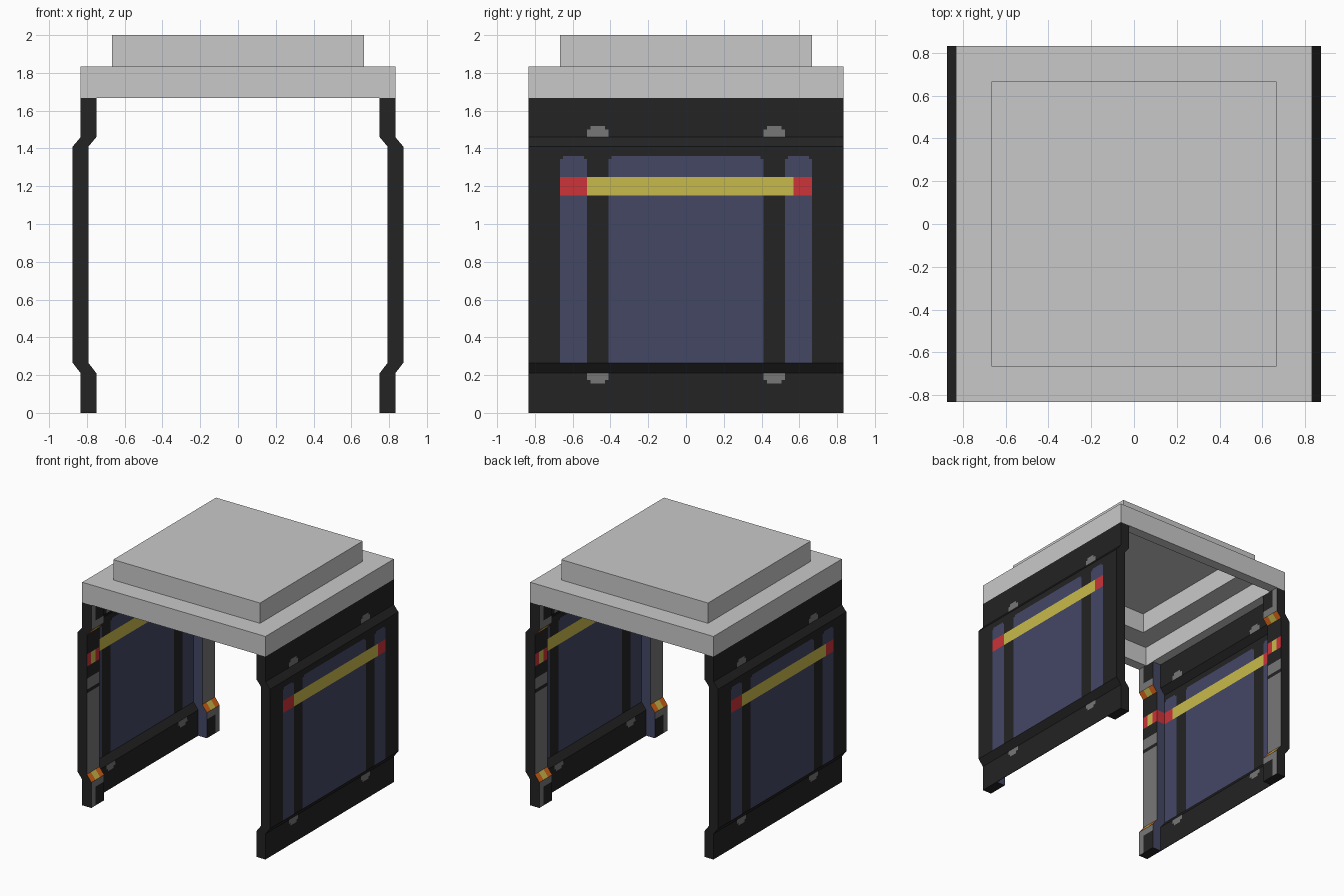
import bpy, bmesh, math

if "Cube" in bpy.data.objects:
    bpy.data.objects.remove(bpy.data.objects["Cube"])


def lin(c):
    c /= 255
    return c / 12.92 if c <= 0.04045 else ((c + 0.055) / 1.055) ** 2.4


COLOURS = {"light_grey": (201, 201, 201), "black": (35, 35, 35), "blue": (67, 71, 100),
           "yellow": (201, 186, 76), "red": (204, 51, 57), "mid_grey": (119, 119, 119),
           "orange": (214, 98, 22)}
NAMES = list(COLOURS)
for n, rgb in COLOURS.items():
    bpy.data.materials.new(n).diffuse_color = [lin(c) for c in rgb] + [1]
MATS = {n: bpy.data.materials[n] for n in NAMES}


def finish(bm, name, recalc=True):
    bmesh.ops.remove_doubles(bm, verts=bm.verts, dist=1e-5)
    if recalc:
        bmesh.ops.recalc_face_normals(bm, faces=bm.faces)
    me = bpy.data.meshes.new(name)
    bm.to_mesh(me)
    bm.free()
    for n in NAMES:
        me.materials.append(MATS[n])
    ob = bpy.data.objects.new(name, me)
    bpy.context.collection.objects.link(ob)
    return ob


def quad(bm, pts, colour):
    f = bm.faces.new([bm.verts.new(p) for p in pts])
    f.material_index = NAMES.index(colour)


def outer_x(z):
    # wall profile: bulges outward between the two bevels
    if z <= 0.21 or z >= 1.46:
        return 0.833
    if z < 0.265:
        return 0.833 + 0.042 * (z - 0.21) / 0.055
    if z > 1.41:
        return 0.833 + 0.042 * (1.46 - z) / 0.05
    return 0.875


def wall_colour(y, z):
    a = abs(y)
    if 1.15 < z < 1.25 and a < 0.667:
        return "red" if y < -0.525 or y > 0.57 else "yellow"
    if 0.41 < a < 0.525 and (0.155 < z < 0.21 or 1.46 < z < 1.52):
        corner = (a < 0.43 or a > 0.505) and (z < 0.175 or z > 1.5)
        return "black" if corner else "mid_grey"
    if 0.265 < z < 1.36 and (a < 0.41 or 0.525 < a < 0.667):
        corner = z > 1.345 and (0.395 < a < 0.54 or a > 0.652)
        return "black" if corner else "blue"
    return "black"


def pillar_colour(a, z):
    middle = 0.72 < a < 0.78
    if 0.21 < z < 0.265 or 1.41 < z < 1.46:
        return "yellow" if middle else "orange"
    if 1.15 < z < 1.25:
        return "yellow" if middle else "red"
    if 1.05 < z < 1.41 or 0.93 < z < 0.96:
        return "black"
    if (z < 0.155 or z > 1.52) and a < 0.78:
        return "black"
    return "mid_grey"


def pairs(seq):
    return list(zip(seq, seq[1:]))


TOP = 1.667


def wall(name, turn):
    # thin wall sheet with inset colour panels, same pattern on both sides
    half = [0.395, 0.41, 0.43, 0.505, 0.525, 0.54, 0.57, 0.652, 0.667, 0.833]
    ys = [-h for h in reversed(half)] + half
    zs = [0, 0.155, 0.175, 0.21, 0.265, 1.15, 1.25, 1.345, 1.36, 1.41, 1.46, 1.5, 1.52, TOP]
    bm = bmesh.new()
    for z0, z1 in pairs(zs):
        for y0, y1 in pairs(ys):
            quad(bm, [(outer_x(z0), y0, z0), (outer_x(z0), y1, z0),
                      (outer_x(z1), y1, z1), (outer_x(z1), y0, z1)],
                 wall_colour((y0 + y1) / 2, (z0 + z1) / 2))
    ob = finish(bm, name, recalc=False)
    mod = ob.modifiers.new("thickness", "SOLIDIFY")
    mod.thickness = 0.004
    mod.offset = -1
    ob.rotation_euler.z = turn


def pillar(name, side, turn):
    # end pillar following the wall profile, decorated on its inner face
    ys = [0.667, 0.72, 0.78, 0.833]
    zs = [0, 0.155, 0.21, 0.265, 0.93, 0.96, 1.05, 1.15, 1.25, 1.41, 1.46, 1.52, TOP]
    bm = bmesh.new()

    def p(depth, y, z):
        return (outer_x(z) - depth, side * y, z)
    I, O = 0.083, 0.004
    for z0, z1 in pairs(zs):
        zc = (z0 + z1) / 2
        for y0, y1 in pairs(ys):
            quad(bm, [p(I, y0, z0), p(I, y1, z0), p(I, y1, z1), p(I, y0, z1)],
                 pillar_colour((y0 + y1) / 2, zc))
            quad(bm, [p(O, y0, z0), p(O, y1, z0), p(O, y1, z1), p(O, y0, z1)], "black")
        for y, c in ((ys[0], "red" if 1.15 < zc < 1.25 else "blue"), (ys[-1], "black")):
            quad(bm, [p(I, y, z0), p(O, y, z0), p(O, y, z1), p(I, y, z1)], c)
    for z in (0, TOP):
        for y0, y1 in pairs(ys):
            quad(bm, [p(I, y0, z), p(O, y0, z), p(O, y1, z), p(I, y1, z)], "black")
    ob = finish(bm, name)
    ob.rotation_euler.z = turn


# Side walls: the left is the right turned half way round
for label, turn in (("right", 0), ("left", math.pi)):
    wall(label + "_wall", turn)
    pillar(label + "_pillar_a", -1, turn)
    pillar(label + "_pillar_b", 1, turn)

# Stepped hollow roof: square rings following one profile, open underneath
profile = [(0.667, 2), (0.667, 1.833), (0.833, 1.833), (0.833, TOP), (0.75, TOP),
           (0.75, 1.828), (0.583, 1.828), (0.583, 1.994)]
CORNERS = [(-1, -1), (1, -1), (1, 1), (-1, 1)]
bm = bmesh.new()
for (r0, z0), (r1, z1) in pairs(profile):
    for (ax, ay), (bx, by) in pairs(CORNERS + CORNERS[:1]):
        quad(bm, [(ax * r0, ay * r0, z0), (bx * r0, by * r0, z0),
                  (bx * r1, by * r1, z1), (ax * r1, ay * r1, z1)], "light_grey")
for r, z in (profile[0], profile[-1]):
    quad(bm, [(x * r, y * r, z) for x, y in CORNERS], "light_grey")
finish(bm, "stepped_roof")

for m in bpy.data.materials:
    if m.users and not m.is_grease_pencil:
        m.use_nodes = True
        m.node_tree.nodes["Principled BSDF"].inputs["Base Color"].default_value = m.diffuse_color
